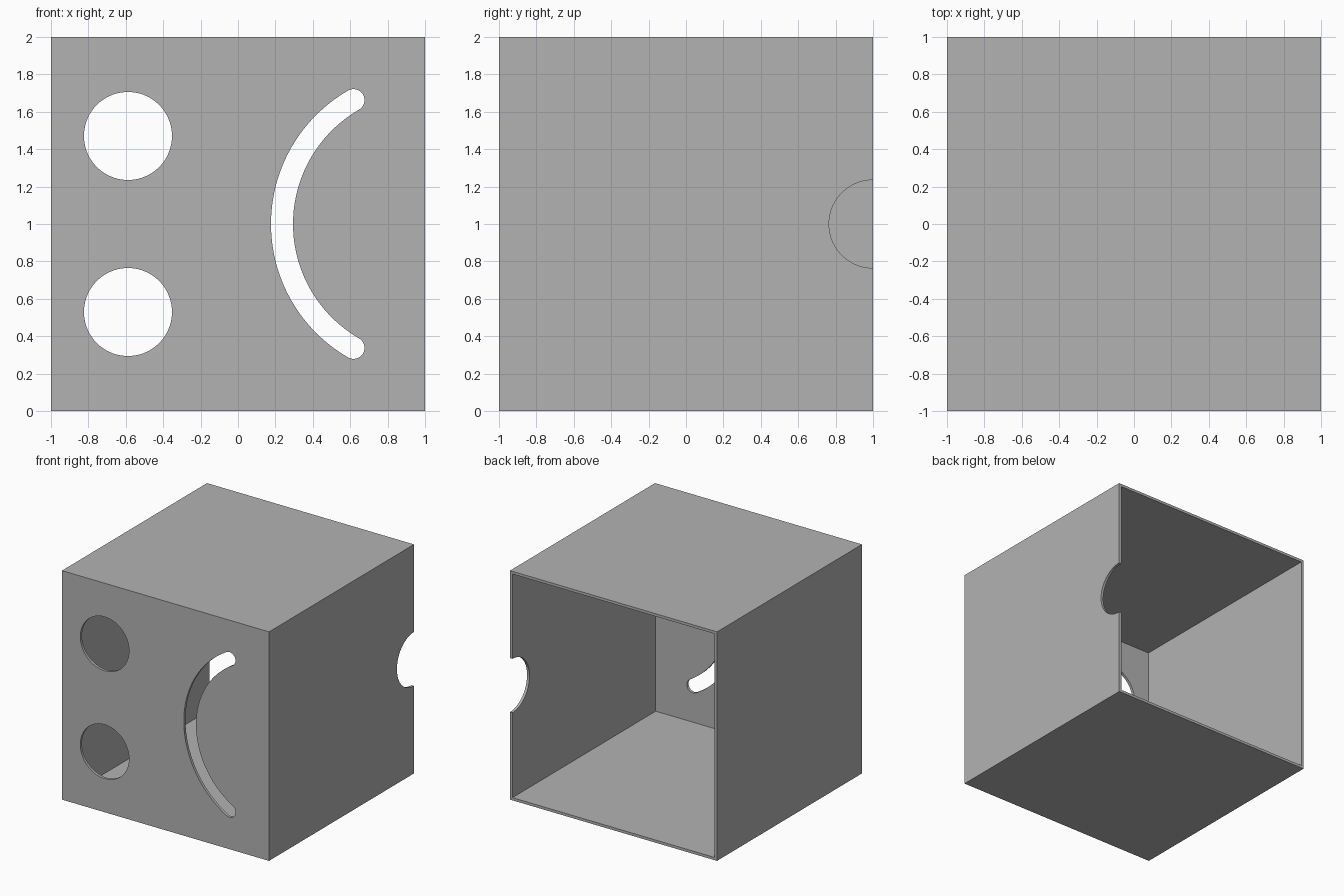
import bpy, bmesh
from math import sin, cos, pi, radians
from mathutils import Matrix, Vector

if "Cube" in bpy.data.objects:
    bpy.data.objects.remove(bpy.data.objects["Cube"], do_unlink=True)

MM = 2 / 85            # overall edge is 85 wall thicknesses
WALL = MM
HOLE_R = 10 * MM
SLOT_R, SLOT_HALF = 32.5 * MM, 2.5 * MM

grey = bpy.data.materials.new("plain grey")
grey.use_nodes = True
colour = (0.45, 0.45, 0.45, 1)
grey.diffuse_color = colour
grey.node_tree.nodes["Principled BSDF"].inputs["Base Color"].default_value = colour


def make_object(name, bm):
    bmesh.ops.recalc_face_normals(bm, faces=bm.faces)
    mesh = bpy.data.meshes.new(name)
    bm.to_mesh(mesh)
    bm.free()
    mesh.materials.append(grey)
    obj = bpy.data.objects.new(name, mesh)
    bpy.context.collection.objects.link(obj)
    return obj


def box(name, lo, hi):
    lo, hi = Vector(lo), Vector(hi)
    bm = bmesh.new()
    bmesh.ops.create_cube(bm, size=1, matrix=Matrix.Translation((lo + hi) / 2)
                          @ Matrix.Diagonal((*(hi - lo), 1)))
    return make_object(name, bm)


def prism(name, points, sweep):
    """Extrude a closed outline along a vector."""
    bm = bmesh.new()
    face = bm.faces.new([bm.verts.new(p) for p in points])
    ext = bmesh.ops.extrude_face_region(bm, geom=[face], use_keep_orig=True)
    moved = [g for g in ext["geom"] if isinstance(g, bmesh.types.BMVert)]
    bmesh.ops.translate(bm, verts=moved, vec=sweep)
    return make_object(name, bm)


def arc(cx, cz, r, start, end, steps):
    angles = [radians(start + (end - start) * i / steps) for i in range(steps + 1)]
    return [(cx + r * cos(a), cz + r * sin(a)) for a in angles]


def cut(target, cutter):
    mod = target.modifiers.new("cut", "BOOLEAN")
    mod.operation, mod.solver, mod.object = "DIFFERENCE", "EXACT", cutter
    bpy.context.view_layer.update()
    result = bpy.data.meshes.new_from_object(
        target.evaluated_get(bpy.context.evaluated_depsgraph_get()))
    target.modifiers.clear()
    target.data = result
    bpy.data.objects.remove(cutter, do_unlink=True)


# Thin-walled box, open at the back
shell = box("box_shell", (-1, -1, 0), (1, 1, 2))
cut(shell, box("cavity_cutter", (WALL - 1, WALL - 1, WALL), (1 - WALL, 1.2, 2 - WALL)))

# Two round holes in the front panel
for side in (-1, 1):
    ring = arc(17.5 * MM - 1, 1 + side * 20 * MM, HOLE_R, 0, 360, 96)[:-1]
    cut(shell, prism("round_hole_cutter", [(x, -1.1, z) for x, z in ring], (0, 0.3, 0)))

# Curved slot with rounded ends
ends = [(1 + SLOT_R * cos(radians(a)), 1 + SLOT_R * sin(radians(a))) for a in (120, 240)]
outline = (arc(1, 1, SLOT_R + SLOT_HALF, 120, 240, 64)
           + arc(*ends[1], SLOT_HALF, 240, 420, 24)[1:]
           + arc(1, 1, SLOT_R - SLOT_HALF, 240, 120, 64)[1:]
           + arc(*ends[0], SLOT_HALF, -60, 120, 24)[1:-1])
cut(shell, prism("slot_cutter", [(x, -1.1, z) for x, z in outline], (0, 0.3, 0)))

# Half-round finger notch at the back edge of the left wall
ring = arc(1, 1, HOLE_R, 0, 360, 96)[:-1]
cut(shell, prism("notch_cutter", [(0.9, y, z) for y, z in ring], (0.3, 0, 0)))

# Smooth the curved rims, keep the panels flat
bpy.ops.object.select_all(action="DESELECT")
shell.select_set(True)
bpy.context.view_layer.objects.active = shell
bpy.ops.object.shade_smooth_by_angle(angle=radians(30))
